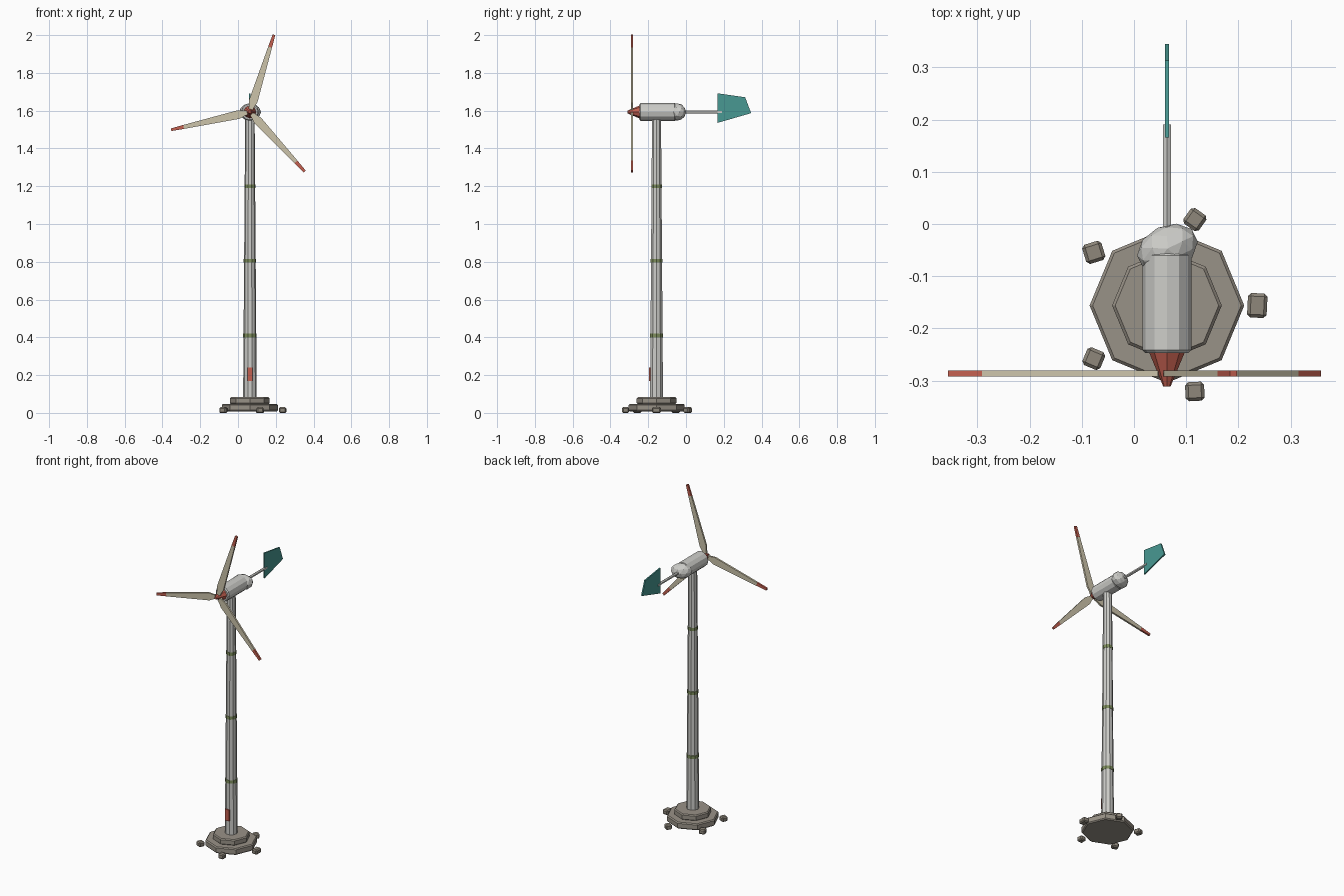
import bpy, bmesh, math, random
from mathutils import Matrix, Vector

if "Cube" in bpy.data.objects:
    bpy.data.objects.remove(bpy.data.objects["Cube"])

random.seed(4)
CX, CY, HZ = 0.063, -0.156, 1.593   # tower axis and rotor height


def mat(name, r, g, b):
    lin = lambda c: ((c / 255 + 0.055) / 1.055) ** 2.4
    m = bpy.data.materials.new(name)
    m.diffuse_color = (lin(r), lin(g), lin(b), 1)
    m.use_nodes = True
    m.node_tree.nodes["Principled BSDF"].inputs["Base Color"].default_value = m.diffuse_color
    return m


METAL = mat("pale_grey", 205, 205, 201)
STONE = mat("stone", 153, 146, 135)
ROCK = mat("dark_stone", 142, 135, 123)
CREAM = mat("cream", 204, 196, 170)
RED = mat("brick_red", 196, 96, 80)
TEAL = mat("teal", 72, 152, 146)
GREEN = mat("moss_green", 126, 142, 92)


def finish(name, bm, *mats):
    bmesh.ops.recalc_face_normals(bm, faces=bm.faces)
    me = bpy.data.meshes.new(name)
    bm.to_mesh(me)
    bm.free()
    for m in mats:
        me.materials.append(m)
    ob = bpy.data.objects.new(name, me)
    bpy.context.collection.objects.link(ob)
    return ob


def lathe(name, profile, n, m, origin, along_y=False, phase=0.0):
    """Closed solid from (radius, height) rings around z, or around y."""
    bm = bmesh.new()
    rings = []
    for r, h in profile:
        ring = []
        for i in range(n):
            a = phase + math.tau * i / n
            u, v = r * math.cos(a), r * math.sin(a)
            p = Vector((u, h, v)) if along_y else Vector((u, v, h))
            ring.append(bm.verts.new(p + Vector(origin)))
        rings.append(ring)
    for a, b in zip(rings, rings[1:]):
        for i in range(n):
            j = (i + 1) % n
            bm.faces.new((a[i], a[j], b[j], b[i]))
    bm.faces.new(rings[0])
    bm.faces.new(rings[-1])
    return finish(name, bm, m)


def box(name, size, m, matrix, bevel=0.0):
    bm = bmesh.new()
    bmesh.ops.create_cube(bm, size=1)
    bmesh.ops.scale(bm, vec=size, verts=bm.verts)
    if bevel:
        bmesh.ops.bevel(bm, geom=bm.edges[:], offset=bevel, segments=1, affect='EDGES')
    bmesh.ops.transform(bm, matrix=matrix, verts=bm.verts)
    return finish(name, bm, m)


def tier(name, r, z0, z1, c=0.006):
    lathe(name, [(r - c, z0), (r, z0 + c), (r, z1 - c), (r - c, z1)], 8, STONE, (CX, CY, 0))


# stepped octagonal footing
tier("lower_footing", 0.148, 0.008, 0.048)
tier("upper_footing", 0.105, 0.046, 0.083)

# rocks around the footing
for i in range(5):
    a = math.tau * i / 5
    s = random.uniform(0.036, 0.042)
    box(f"rock_{i + 1}", (s, s * (1.25 if i == 0 else 1.0), 0.03), ROCK,
        Matrix.Translation((CX + 0.173 * math.cos(a), CY + 0.173 * math.sin(a), 0.015))
        @ Matrix.Rotation((0, 0.95, 0.3, -0.4, 0.05)[i] if i else -0.05, 4, 'Z'), 0.006)

# tapered tower with bands and door
lathe("tower", [(0.036, 0.08), (0.025, 1.57)], 10, METAL, (CX, CY, 0))
for i, z in enumerate((0.41, 0.805, 1.2)):
    r = 0.0395 - 0.0085 * z
    lathe(f"tower_band_{i + 1}", [(r, z - 0.01), (r, z + 0.01)], 10, GREEN, (CX, CY, 0))
box("door", (0.026, 0.009, 0.07), RED, Matrix.Translation((CX, CY - 0.036, 0.204)))

# nacelle, rounded rear and nose cone
lathe("nacelle", [(0.041, -0.247), (0.047, -0.241), (0.047, -0.06), (0.041, -0.054)],
      12, METAL, (CX, 0, HZ), True)
bm = bmesh.new()
bmesh.ops.create_icosphere(bm, subdivisions=2, radius=1,
                           matrix=Matrix.Translation((CX + 0.001, -0.047, HZ))
                           @ Matrix.Rotation(0.45, 4, 'Z')
                           @ Matrix.Diagonal((0.061, 0.044, 0.046, 1)))
finish("nacelle_rear", bm, METAL)
lathe("nose_cone", [(0.034, -0.246), (0.007, -0.311)], 8, RED, (CX, 0, HZ), True)

# tail boom and fin
lathe("tail_boom", [(0.0085, -0.02), (0.0085, 0.19)], 6, METAL, (CX, 0, HZ), True, math.pi / 6)
bm = bmesh.new()
f = bm.faces.new([bm.verts.new((CX - 0.004, y, z)) for y, z in
                  ((0.166, 1.692), (0.313, 1.671), (0.345, 1.587), (0.166, 1.535))])
ext = bmesh.ops.extrude_face_region(bm, geom=[f])
bmesh.ops.translate(bm, vec=(0.008, 0, 0),
                    verts=[v for v in ext["geom"] if isinstance(v, bmesh.types.BMVert)])
finish("tail_fin", bm, TEAL)

# three blades with red tips
BLADE = [(0.015, 0.012), (0.03, 0.014), (0.06, 0.023), (0.36, 0.0105), (0.428, 0.007)]
for k in range(3):
    bm = bmesh.new()
    rings = [[bm.verts.new((r, y, w * s)) for y, s in
              ((-0.0055, -1), (0.0055, -1), (0.0055, 1), (-0.0055, 1))] for r, w in BLADE]
    for n, (a, b) in enumerate(zip(rings, rings[1:])):
        for i in range(4):
            j = (i + 1) % 4
            bm.faces.new((a[i], a[j], b[j], b[i])).material_index = int(n == 3)
    bm.faces.new(rings[0])
    bm.faces.new(rings[-1]).material_index = 1
    ang = math.radians(72.7 + 120 * k)
    bmesh.ops.transform(bm, verts=bm.verts, matrix=Matrix.Translation((CX, -0.286, HZ))
                        @ Matrix.Rotation(-ang, 4, 'Y'))
    finish(f"blade_{k + 1}", bm, CREAM, RED)
